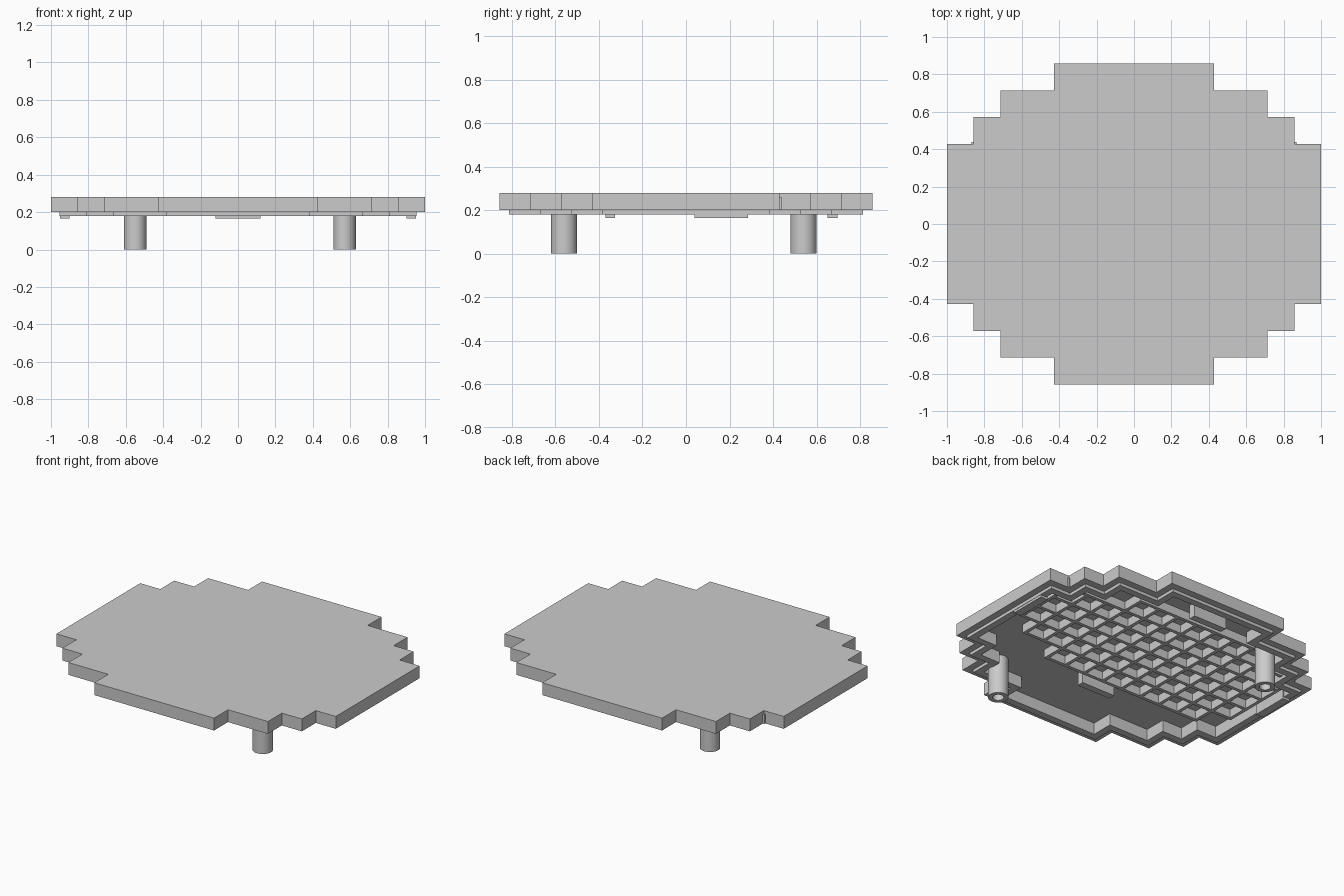
import bpy
import bmesh
import math
from mathutils import Matrix, Vector

default = bpy.data.objects.get("Cube")
if default:
    bpy.data.objects.remove(default, do_unlink=True)

UNIT = 1 / 7          # step of the blocky outline
TOP, RIM, LIP, CEILING = 0.28, 0.2, 0.18, 0.255

grey = bpy.data.materials.new("plain grey")
grey.use_nodes = True
COLOUR = (0.6, 0.6, 0.6, 1)
grey.diffuse_color = COLOUR
grey.node_tree.nodes["Principled BSDF"].inputs["Base Color"].default_value = COLOUR


def add_object(name, bm):
    bmesh.ops.recalc_face_normals(bm, faces=bm.faces[:])
    mesh = bpy.data.meshes.new(name)
    bm.to_mesh(mesh)
    bm.free()
    mesh.materials.append(grey)
    obj = bpy.data.objects.new(name, mesh)
    bpy.context.collection.objects.link(obj)
    return obj


def loft(name, rings):
    """Skin a list of equal-sized rings of points and cap both ends."""
    bm = bmesh.new()
    loops = [[bm.verts.new(p) for p in ring] for ring in rings]
    for a, b in zip(loops, loops[1:]):
        n = len(a)
        for i in range(n):
            k = (i + 1) % n
            bm.faces.new((a[i], a[k], b[k], b[i]))
    bm.faces.new(loops[0])
    bm.faces.new(loops[-1])
    return add_object(name, bm)


def add_box(bm, x0, x1, y0, y1, z0, z1):
    centre = Vector((x0 + x1, y0 + y1, z0 + z1)) / 2
    size = Matrix.Diagonal((x1 - x0, y1 - y0, z1 - z0, 1))
    bmesh.ops.create_cube(bm, size=1, matrix=Matrix.Translation(centre) @ size)


def stepped_outline(inset, z):
    """Blocky rounded outline, mirrored from one quarter."""
    steps = [(7, 3), (6, 3), (6, 4), (5, 4), (5, 5), (3, 5), (3, 6)]
    quarter = [(a * UNIT - inset, b * UNIT - inset) for a, b in steps]
    half = quarter + [(-x, y) for x, y in reversed(quarter)]
    return [(x, y, z) for x, y in half] + [(-x, -y, z) for x, y in half]


def circle(x, y, r, z, sides=32):
    turn = 2 * math.pi / sides
    return [(x + r * math.cos(i * turn), y + r * math.sin(i * turn), z)
            for i in range(sides)]


# Hollow lid with a stepped rim and an inset lip
loft("stepped_lid", [stepped_outline(d, z) for d, z in (
    (0, TOP), (0, RIM), (0.045, RIM), (0.045, LIP), (0.09, LIP), (0.09, CEILING))])

# Two hollow posts on opposite corners
for name, x, y in (("front_post", 0.57, -0.56), ("back_post", -0.55, 0.54)):
    post = loft(name, [circle(x, y, r, z) for r, z in (
        (0.06, CEILING + 0.005), (0.06, 0), (0.033, 0), (0.033, 0.12))])
    bpy.ops.object.select_all(action="DESELECT")
    post.select_set(True)
    bpy.context.view_layer.objects.active = post
    bpy.ops.object.shade_smooth_by_angle(angle=math.radians(35))

# Waffle of stiffening ribs: each row of cells spans a range of columns
rows = {-2: (-5, 3), -1: (-6, 5), 0: (-6, 6), 1: (-6, 6), 2: (-6, 6), 3: (-3, 3)}
HALF = 0.011
bm = bmesh.new()
for j in range(-2, 5):
    spans = [rows[r] for r in (j - 1, j) if r in rows]
    left, right = min(s[0] for s in spans), max(s[1] for s in spans)
    add_box(bm, left * UNIT - HALF, right * UNIT + HALF,
            j * UNIT - HALF, j * UNIT + HALF, RIM, CEILING + 0.005)
for i in range(-6, 7):
    used = [r for r, (a, b) in rows.items() if a <= i <= b]
    add_box(bm, i * UNIT - HALF, i * UNIT + HALF,
            min(used) * UNIT, (max(used) + 1) * UNIT, RIM, CEILING + 0.005)
add_object("waffle_ribs", bm)

# Four locating tabs reaching just below the lip
for name, x0, x1, y0, y1 in (
        ("front_tab", -0.12, 0.12, -0.37, -0.325),
        ("back_tab", -0.12, 0.12, 0.65, 0.695),
        ("left_tab", 0.9, 0.953, 0.04, 0.285),
        ("right_tab", -0.953, -0.9, 0.04, 0.285)):
    bm = bmesh.new()
    add_box(bm, x0, x1, y0, y1, 0.165, CEILING + 0.005)
    add_object(name, bm)
